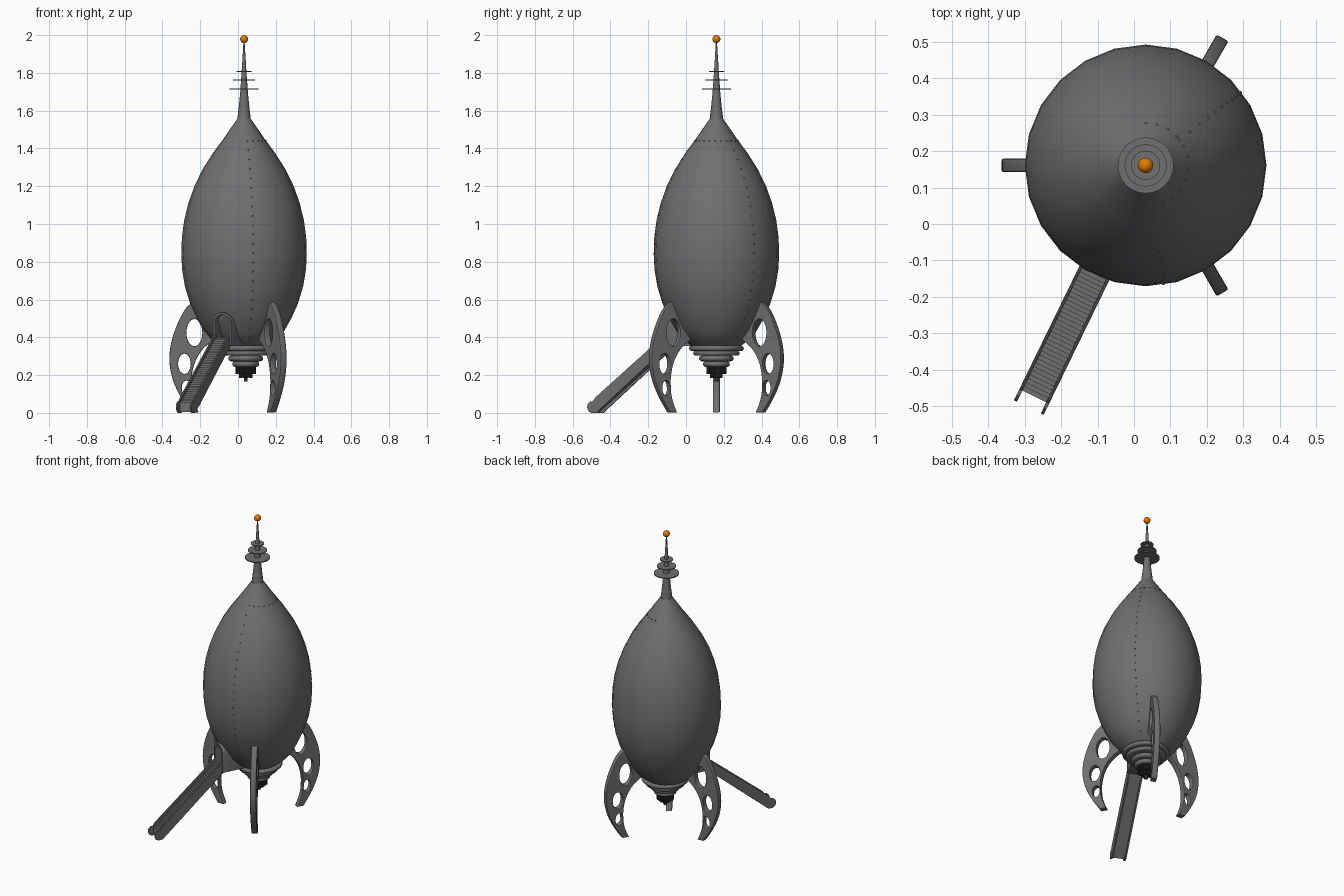
import bpy, bmesh
from math import sin, cos, pi, radians
from mathutils import Matrix, Vector

if "Cube" in bpy.data.objects:
    bpy.data.objects.remove(bpy.data.objects["Cube"])

AXIS = Matrix.Translation((0.032, 0.161, 0))    # hull and spire
BASE = Matrix.Translation((0.041, 0.161, 0))    # fins and engine
STAND = Matrix.Rotation(pi / 2, 4, 'X')         # curve XY plane -> vertical plane


def material(name, r, g, b):
    m = bpy.data.materials.new(name)
    m.diffuse_color = (r, g, b, 1)
    m.use_nodes = True
    m.node_tree.nodes["Principled BSDF"].inputs["Base Color"].default_value = m.diffuse_color
    return m


steel = material("steel", 0.16, 0.16, 0.16)
dark = material("dark_steel", 0.03, 0.03, 0.03)
orange = material("orange", 0.8, 0.2, 0.0)


def turned(base, deg):
    return base @ Matrix.Rotation(radians(deg), 4, 'Z')


def finish(ob, mat, angle=35):
    ob.data.materials.append(mat)
    bpy.ops.object.select_all(action='DESELECT')
    ob.select_set(True)
    bpy.context.view_layer.objects.active = ob
    bpy.ops.object.shade_smooth_by_angle(angle=radians(angle))


def add_mesh(name, bm, mat=steel, matrix=AXIS):
    me = bpy.data.meshes.new(name)
    bm.to_mesh(me)
    bm.free()
    ob = bpy.data.objects.new(name, me)
    ob.matrix_world = matrix
    bpy.context.collection.objects.link(ob)
    finish(ob, mat)


def lathe(name, profile, n=24, mat=steel, matrix=AXIS):
    bm = bmesh.new()
    vs = [bm.verts.new((r, 0, z)) for r, z in profile]
    es = [bm.edges.new(p) for p in zip(vs, vs[1:])]
    bmesh.ops.spin(bm, geom=vs + es, cent=(0, 0, 0), axis=(0, 0, 1),
                   angle=2 * pi, steps=n)
    bmesh.ops.remove_doubles(bm, verts=bm.verts, dist=1e-5)
    bmesh.ops.recalc_face_normals(bm, faces=bm.faces)
    add_mesh(name, bm, mat, matrix)


def ellipse(cx, cy, rx, ry, n=24):
    return [(cx + rx * cos(2 * pi * i / n), cy + ry * sin(2 * pi * i / n)) for i in range(n)]


def plate(name, loops, thickness, matrix, bevel=0.0):
    """Flat outline with optional holes, given thickness."""
    cu = bpy.data.curves.new(name, 'CURVE')
    cu.dimensions, cu.fill_mode = '2D', 'BOTH'
    cu.extrude = thickness / 2 - bevel
    cu.bevel_depth, cu.offset, cu.bevel_resolution = bevel, -bevel, 1
    for pts in loops:
        sp = cu.splines.new('POLY')
        sp.points.add(len(pts) - 1)
        for p, (x, y) in zip(sp.points, pts):
            p.co = (x, y, 0, 1)
        sp.use_cyclic_u = True
    ob = bpy.data.objects.new(name, cu)
    ob.matrix_world = matrix
    bpy.context.collection.objects.link(ob)
    bpy.ops.object.select_all(action='DESELECT')
    ob.select_set(True)
    bpy.context.view_layer.objects.active = ob
    bpy.ops.object.convert(target='MESH')
    finish(bpy.context.view_layer.objects.active, steel, 30)


# Egg-shaped hull
HULL = [(0.13, 0.355), (0.175, 0.39), (0.213, 0.435), (0.25, 0.50), (0.286, 0.58),
        (0.313, 0.67), (0.328, 0.76), (0.332, 0.84), (0.329, 0.93), (0.317, 1.02),
        (0.295, 1.11), (0.263, 1.20), (0.219, 1.29), (0.165, 1.375), (0.106, 1.455),
        (0.065, 1.515), (0.037, 1.555)]
lathe("hull", [(0, 0.355)] + HULL + [(0, 1.555)])

# Spire, antenna discs and tip ball
lathe("spire", [(0, 1.55), (0.036, 1.553), (0.028, 1.62), (0.021, 1.69), (0.013, 1.80),
                (0.003, 1.965), (0, 1.965)], 16)
for i, (r, z) in enumerate([(0.077, 1.715), (0.058, 1.763), (0.04, 1.808)]):
    lathe(f"antenna_disc_{i + 1}", [(0, z - .003), (r, z - .003), (r, z + .003), (0, z + .003)])
bm = bmesh.new()
bmesh.ops.create_uvsphere(bm, u_segments=20, v_segments=12, radius=0.021,
                          matrix=Matrix.Translation((0, 0, 1.979)))
add_mesh("tip_ball", bm, orange)

# Stacked rounded engine rings
for i, (r, z, h) in enumerate([(0.145, 0.342, 0.014), (0.123, 0.316, 0.013),
                               (0.092, 0.288, 0.015), (0.071, 0.258, 0.015)]):
    rim = [(r - h + h * cos(a), z + h * sin(a)) for a in [pi * (k / 6 - 0.5) for k in range(7)]]
    lathe(f"engine_ring_{i + 1}", [(0, z - h)] + rim + [(0, z + h)], 32, steel, BASE)

# Fluted exhaust nozzle
lathe("nozzle_core", [(0, 0.165), (0.010, 0.165), (0.010, 0.19), (0.024, 0.19), (0.024, 0.208),
                      (0.045, 0.208), (0.045, 0.26), (0, 0.26)], 20, dark, BASE)
bm = bmesh.new()
for count, r, z0, z1 in [(18, 0.048, 0.205, 0.245), (10, 0.028, 0.186, 0.215)]:
    for k in range(count):
        a = 2 * pi * k / count
        bmesh.ops.create_cone(bm, cap_ends=True, segments=8, radius1=0.0065, radius2=0.0065,
                              depth=z1 - z0,
                              matrix=Matrix.Translation((r * cos(a), r * sin(a), (z0 + z1) / 2)))
add_mesh("nozzle_flutes", bm, dark, BASE)


# Curved landing fins, each with three holes
def spline(pts, n=5):
    """Smooth curve through the given points."""
    p = [Vector(q) for q in [pts[0]] + pts + [pts[-1]]]
    out = []
    for a, b, c, d in zip(p, p[1:], p[2:], p[3:]):
        for k in range(n):
            t = k / n
            out.append(tuple(0.5 * (2 * b + (c - a) * t + (2 * a - 5 * b + 4 * c - d) * t * t
                                    + (3 * b - a - 3 * c + d) * t ** 3)))
    return out + [tuple(pts[-1])]


outer = spline([(0.292, 0.003), (0.342, 0.08), (0.384, 0.17), (0.404, 0.27),
                (0.395, 0.37), (0.362, 0.47), (0.32, 0.55), (0.275, 0.592)])
inner = spline([(0.16, 0.39), (0.225, 0.34), (0.27, 0.265), (0.288, 0.17), (0.28, 0.08), (0.25, 0.003)])
holes = [ellipse(0.272, 0.425, 0.042, 0.072), ellipse(0.325, 0.26, 0.033, 0.054),
         ellipse(0.316, 0.132, 0.023, 0.039)]
for i, deg in enumerate((60, 180, 300)):
    plate(f"fin_{i + 1}", [outer + [(0.2, 0.5)] + inner] + holes, 0.037, turned(BASE, deg) @ STAND, 0.005)

# Arched doorway
DOOR = turned(Matrix.Translation((0.035, 0.16, 0)), 244)


def arch(w, z0, top):
    return [(-w, z0), (w, z0)] + [(w * cos(pi * k / 12), top - w + w * sin(pi * k / 12))
                                  for k in range(13)]


plate("door_frame", [arch(0.053, 0.355, 0.532), arch(0.041, 0.375, 0.52)], 0.15,
      DOOR @ Matrix.Translation((0.2, 0, 0)) @ Matrix.Rotation(pi / 2, 4, 'Z') @ STAND, 0.002)


# Boarding stairs with side rails
def slope(u):
    return 0.062 + 0.81 * (0.715 - u)


rail = [(0.265, slope(0.265)), (0.690, slope(0.690)), (0.705, 0.062), (0.722, 0.060),
        (0.735, 0.047), (0.739, 0.028), (0.730, 0.008),
        (0.715, 0.0), (0.685, 0.0), (0.265, slope(0.265) - 0.075)]
for side, y in (("left", -0.041), ("right", 0.041)):
    plate(f"stair_rail_{side}", [rail], 0.009,
          DOOR @ Matrix.Translation((0, y, 0)) @ STAND, 0.001)
N = 36
us = [0.705 - 0.435 * i / N for i in range(N + 1)]
steps = [(us[0], slope(us[0]) - 0.025)]
for a, b in zip(us, us[1:]):
    steps += [(a, slope(b) - 0.025), (b, slope(b) - 0.025)]
plate("stair_steps", [[(us[0], slope(us[0]) - 0.065)] + steps + [(us[-1], slope(us[-1]) - 0.065)]],
      0.078, DOOR @ STAND)


# Rivet lines: two seams and an upper arc
def hull_radius(z):
    for (r0, z0), (r1, z1) in zip(HULL, HULL[1:]):
        if z <= z1:
            return r0 + (r1 - r0) * (z - z0) / (z1 - z0)


spots = [(deg, 0.40 + 1.04 * k / 21) for deg in (-81.5, 37.5) for k in range(22)]
spots += [(-81.5 + 171.5 * k / 11, 1.44) for k in range(1, 12)]
bm = bmesh.new()
for deg, z in spots:
    r, a = hull_radius(z) * 0.991, radians(deg)
    bmesh.ops.create_uvsphere(bm, u_segments=8, v_segments=6, radius=0.004,
                              matrix=Matrix.Translation((r * cos(a), r * sin(a), z)))
add_mesh("rivets", bm)
